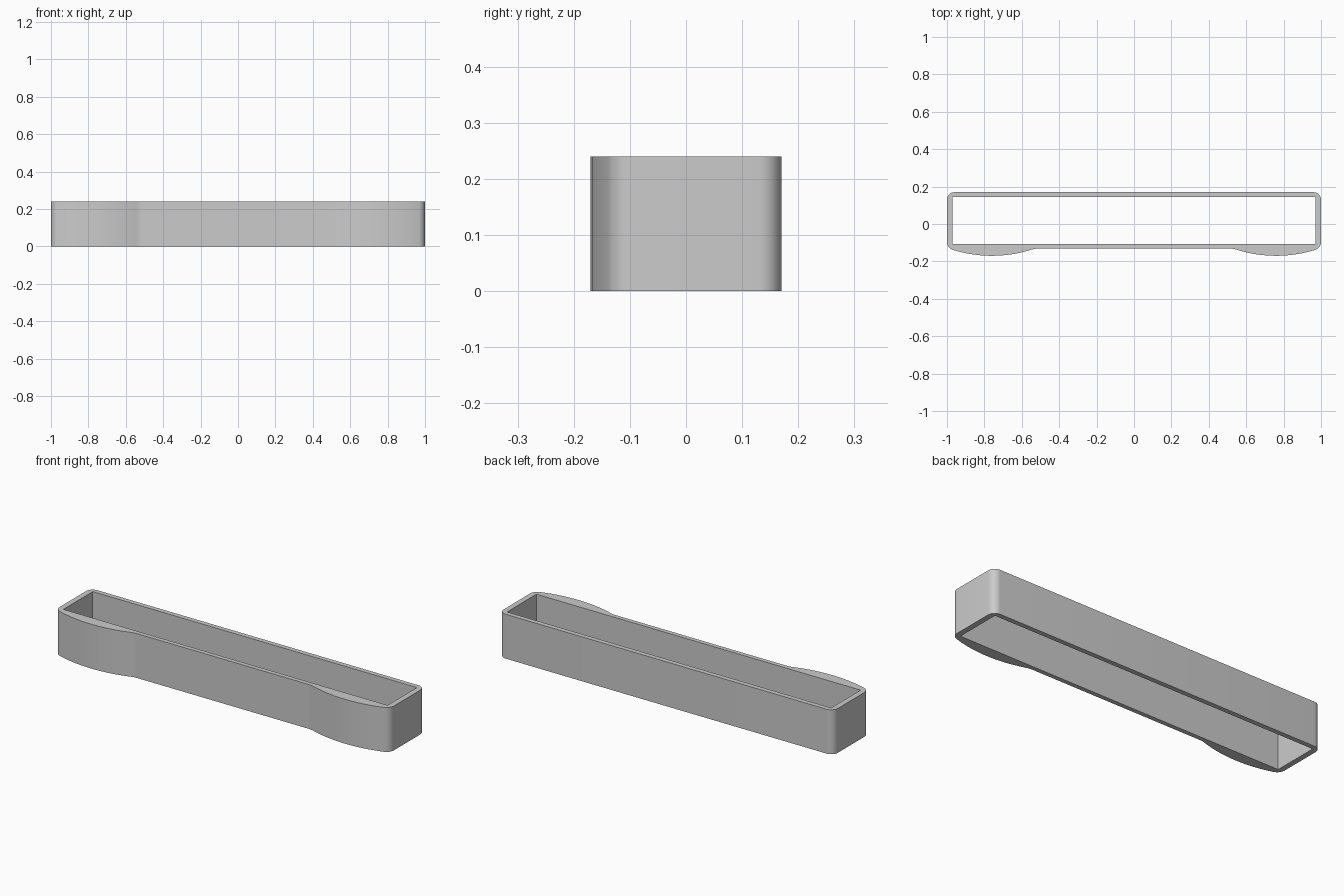
import bpy
import bmesh
from math import atan2, cos, sin, pi, radians, sqrt

if "Cube" in bpy.data.objects:
    bpy.data.objects.remove(bpy.data.objects["Cube"], do_unlink=True)

HEIGHT, BACK, FRONT = 0.24, 0.17, -0.131
BULGE_X, BULGE_R = 0.76, 0.70
BULGE_Y = BULGE_R - BACK
BLEND_R, CORNER_F, CORNER_B = 0.12, 0.045, 0.04

grey = bpy.data.materials.new("light grey")
grey.use_nodes = True
grey.diffuse_color = (0.6, 0.6, 0.6, 1)
grey.node_tree.nodes["Principled BSDF"].inputs["Base Color"].default_value = (0.6, 0.6, 0.6, 1)


def arc(cx, cy, r, a, b, steps):
    angles = [a + (b - a) * i / steps for i in range(steps + 1)]
    return [(cx + r * cos(t), cy + r * sin(t)) for t in angles]


# Half outline: hollow blend, front bulge, front corner, back corner, all tangent
blend_y = FRONT - BLEND_R
blend_x = BULGE_X - sqrt((BULGE_R + BLEND_R) ** 2 - (BULGE_Y - blend_y) ** 2)
corner_x = 1 - CORNER_F
corner_y = BULGE_Y - sqrt((BULGE_R - CORNER_F) ** 2 - (corner_x - BULGE_X) ** 2)
start = atan2(blend_y - BULGE_Y, blend_x - BULGE_X)
end = atan2(corner_y - BULGE_Y, corner_x - BULGE_X)
half = arc(blend_x, blend_y, BLEND_R, pi / 2, start + pi, 6)
half += arc(BULGE_X, BULGE_Y, BULGE_R, start, end, 20)[1:]
half += arc(corner_x, corner_y, CORNER_F, end, 0, 10)[1:]
half += arc(1 - CORNER_B, BACK - CORNER_B, CORNER_B, 0, pi / 2, 10)
outer = half + [(-x, y) for x, y in reversed(half)]

# Square-cornered opening that runs right through
inner = [(-0.97, -0.107), (0.97, -0.107), (0.97, 0.144), (-0.97, 0.144)]

# Fill the ring between the two outlines and raise it into a wall
bm = bmesh.new()
edges = []
for loop in (outer, inner):
    verts = [bm.verts.new((x, y, 0)) for x, y in loop]
    edges += [bm.edges.new((v, verts[i - 1])) for i, v in enumerate(verts)]
bmesh.ops.triangle_fill(bm, use_beauty=True, use_dissolve=False, edges=edges)
raised = bmesh.ops.extrude_face_region(bm, geom=bm.faces[:], use_keep_orig=True)
top = [v for v in raised["geom"] if isinstance(v, bmesh.types.BMVert)]
bmesh.ops.translate(bm, verts=top, vec=(0, 0, HEIGHT))
bmesh.ops.recalc_face_normals(bm, faces=bm.faces[:])

mesh = bpy.data.meshes.new("frame_wall")
bm.to_mesh(mesh)
bm.free()
mesh.materials.append(grey)
frame = bpy.data.objects.new("frame_wall", mesh)
bpy.context.collection.objects.link(frame)

# Smooth curves with crisp rims
bpy.ops.object.select_all(action="DESELECT")
frame.select_set(True)
bpy.context.view_layer.objects.active = frame
bpy.ops.object.shade_smooth_by_angle(angle=radians(30))
